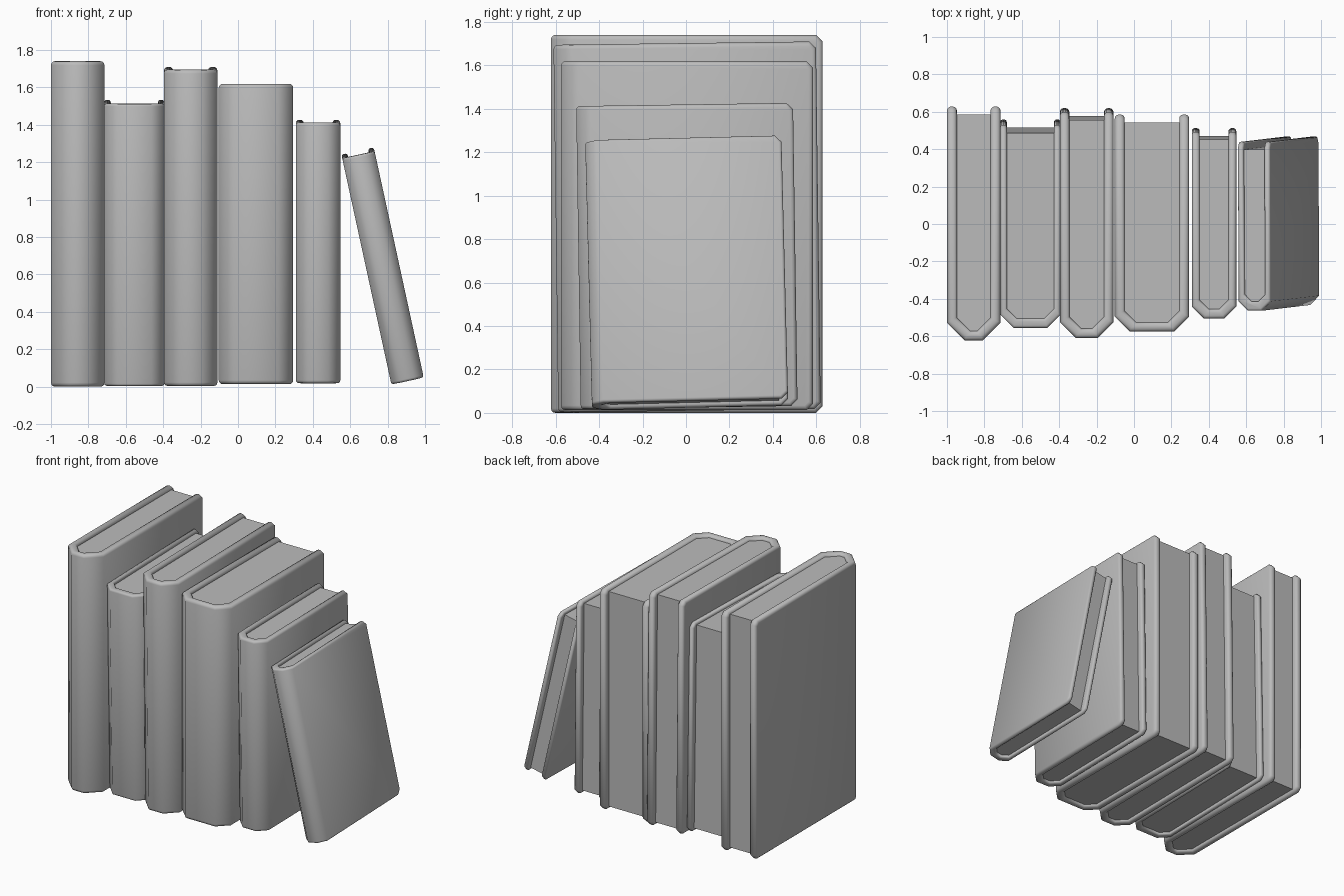
import bpy, bmesh, math
from mathutils import Vector

cube = bpy.data.objects.get("Cube")
if cube:
    bpy.data.objects.remove(cube)

grey = bpy.data.materials.new("plain_grey")
grey.use_nodes = True
colour = (0.5, 0.5, 0.5, 1)
grey.diffuse_color = colour
grey.node_tree.nodes["Principled BSDF"].inputs["Base Color"].default_value = colour


def chamfered_outline(w, front, back, cut):
    """Open outline from back left, round the spine, to back right."""
    half = [(w, back), (w, front + cut), (w - cut, front)]
    return [(-x, y) for x, y in half] + half[::-1]


def extrude(outline, height):
    bm = bmesh.new()
    base = bm.faces.new([bm.verts.new((x, y, -height / 2)) for x, y in outline])
    top = bmesh.ops.extrude_face_region(bm, geom=[base])["geom"]
    verts = [v for v in top if isinstance(v, bmesh.types.BMVert)]
    bmesh.ops.translate(bm, verts=verts, vec=(0, 0, height))
    bmesh.ops.recalc_face_normals(bm, faces=bm.faces)
    return bm


def finish(bm, name, centre, rotation, smooth):
    mesh = bpy.data.meshes.new(name)
    bm.to_mesh(mesh)
    bm.free()
    mesh.materials.append(grey)
    obj = bpy.data.objects.new(name, mesh)
    bpy.context.collection.objects.link(obj)
    obj.location, obj.rotation_euler = centre, rotation
    if smooth:
        bpy.ops.object.select_all(action="DESELECT")
        obj.select_set(True)
        bpy.context.view_layer.objects.active = obj
        bpy.ops.object.shade_smooth_by_angle(angle=math.radians(50))


def book(name, centre, size, cut, board, tilt=0, lean=0):
    w, d, h = size[0] / 2, size[1] / 2, size[2]
    spine = 0.05
    inner_cut = cut * 0.75

    # Cover: one folded board, with clipped fore-edge corners and round rims
    outer = chamfered_outline(w, -d, d, cut)
    inner = chamfered_outline(w - board, -d + spine, d, inner_cut)
    bm = extrude(outer + inner[::-1], h)
    corners = [e for e in bm.edges
               if all(v.co.y > d - 0.001 for v in e.verts)
               and abs(e.verts[0].co.z - e.verts[1].co.z) < 0.001]
    bmesh.ops.bevel(bm, geom=corners, offset=0.03, segments=1,
                    profile=0.5, affect="EDGES")
    rims = [e for e in bm.edges if e.calc_face_angle(0) > math.radians(60)]
    bmesh.ops.bevel(bm, geom=rims, offset=board * 0.4, segments=3,
                    profile=0.5, affect="EDGES")
    finish(bm, name + "_cover", centre, (tilt, lean, 0), True)

    # Page block: fills the cover, set back from its three open sides
    pages = chamfered_outline(w - board + 0.003, -d + spine - 0.003,
                              d - 0.042, inner_cut)
    finish(extrude(pages, h - 0.04), name + "_pages", centre, (tilt, lean, 0), False)


# Row of books from the tallest to the leaning one
book("tall_book", (-0.857, 0.003, 0.87), (0.286, 1.25, 1.74), 0.095, 0.053)
book("second_book", (-0.554, 0.002, 0.768), (0.322, 1.085, 1.51), 0.07, 0.035, tilt=0.02)
book("third_book", (-0.253, 0.005, 0.856), (0.286, 1.208, 1.692), 0.085, 0.05, tilt=0.013)
book("wide_book", (0.096, 0.005, 0.816), (0.398, 1.16, 1.606), 0.08, 0.053)
book("small_book", (0.428, 0.004, 0.722), (0.238, 0.998, 1.395), 0.065, 0.042, tilt=0.015)
book("leaning_book", (0.773, 0.003, 0.645), (0.177, 0.903, 1.238), 0.05, 0.032,
     tilt=0.025, lean=-0.214)
